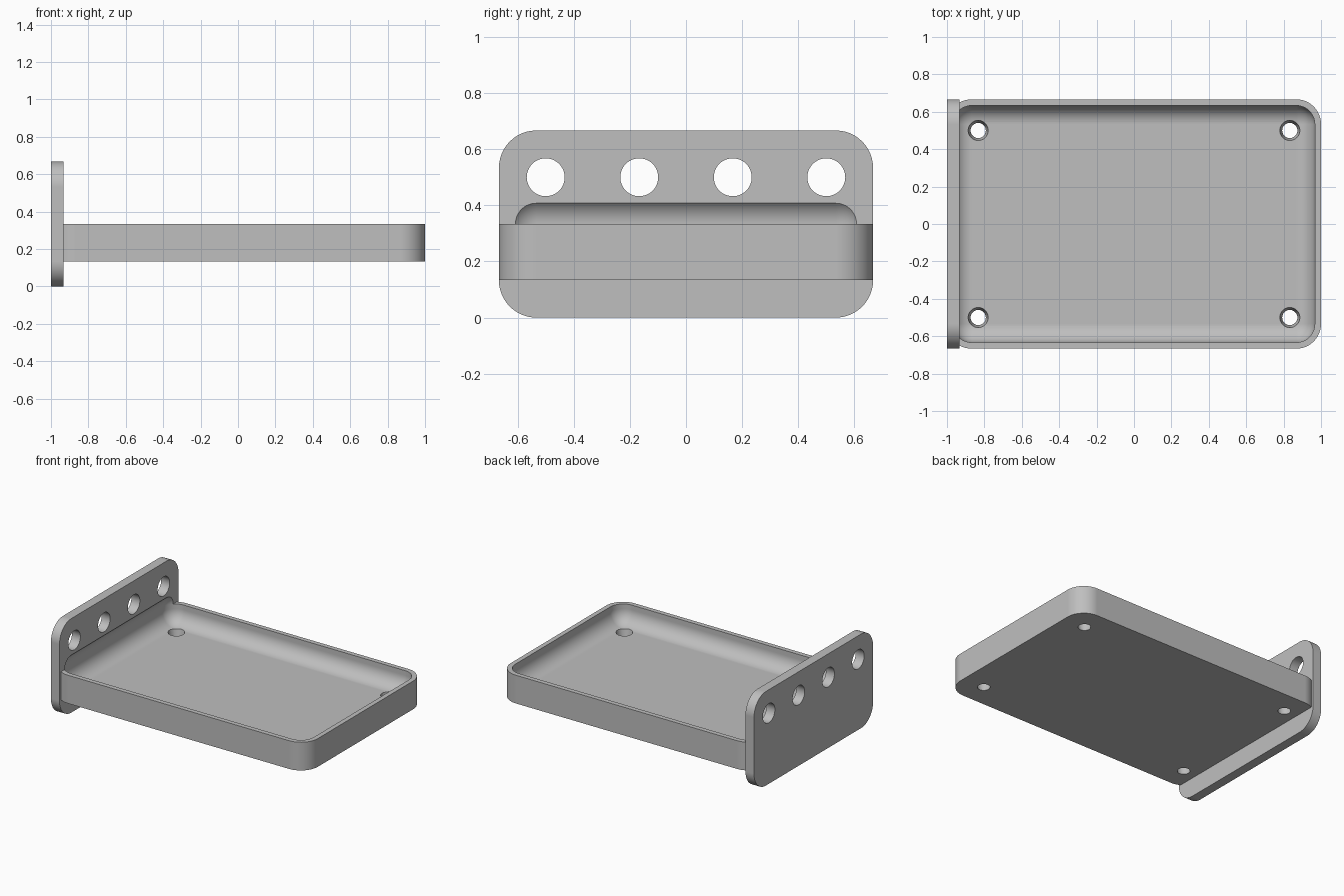
import bpy
import bmesh
import math
from mathutils import Matrix, Vector

if "Cube" in bpy.data.objects:
    bpy.data.objects.remove(bpy.data.objects["Cube"], do_unlink=True)

THICK = 0.0667   # plate and floor thickness
WALL = 0.0333    # tray wall thickness
HALF_Y = 0.6667
PLATE_X = -1 + THICK

grey = bpy.data.materials.new("matte_grey")
grey.use_nodes = True
grey.diffuse_color = (0.52, 0.52, 0.52, 1)
grey.node_tree.nodes["Principled BSDF"].inputs["Base Color"].default_value = grey.diffuse_color


def finish(name, bm):
    bmesh.ops.recalc_face_normals(bm, faces=bm.faces)
    mesh = bpy.data.meshes.new(name)
    bm.to_mesh(mesh)
    bm.free()
    mesh.materials.append(grey)
    obj = bpy.data.objects.new(name, mesh)
    bpy.context.collection.objects.link(obj)
    return obj


def rounded_box(name, low, high, radius, axis=None, trim_x=None):
    """Box with edges along one axis (or all edges) rounded."""
    low, high = Vector(low), Vector(high)
    bm = bmesh.new()
    bmesh.ops.create_cube(bm, size=1)
    for v in bm.verts:
        v.co = (low + high) / 2 + v.co * (high - low)
    edges = [e for e in bm.edges if axis is None
             or abs((e.verts[0].co - e.verts[1].co).normalized()[axis]) > 0.9]
    bmesh.ops.bevel(bm, geom=edges, offset=radius, segments=12,
                    profile=0.5, affect='EDGES')
    if trim_x is not None:
        bmesh.ops.bisect_plane(bm, geom=bm.verts[:] + bm.edges[:] + bm.faces[:],
                               plane_co=(trim_x, 0, 0), plane_no=(1, 0, 0),
                               clear_inner=True)
        bmesh.ops.holes_fill(bm, edges=[e for e in bm.edges if e.is_boundary])
    return finish(name, bm)


def hole_cutter(name, r_low, r_high, depth, matrix):
    bm = bmesh.new()
    bmesh.ops.create_cone(bm, cap_ends=True, segments=48, radius1=r_low,
                          radius2=r_high, depth=depth, matrix=matrix)
    return finish(name, bm)


def combine(target, other, operation):
    mod = target.modifiers.new("combine", 'BOOLEAN')
    mod.operation = operation
    mod.solver = 'EXACT'
    mod.object = other
    bpy.context.view_layer.objects.active = target
    bpy.ops.object.modifier_apply(modifier=mod.name)
    bpy.data.objects.remove(other, do_unlink=True)


# Upright end plate joined to the tray block
shelf = rounded_box("tray_with_end_plate", (-1, -HALF_Y, 0),
                    (PLATE_X, HALF_Y, HALF_Y), 0.133, axis=0)
block = rounded_box("tray_block", (-1, -HALF_Y, 0.1333), (1, HALF_Y, 0.3333),
                    0.133, axis=2, trim_x=-0.95)
combine(shelf, block, 'UNION')

# Coved hollow, running slightly into the end plate
inner_y = HALF_Y - WALL
hollow = rounded_box("hollow_cutter", (-1 + WALL, -inner_y, 0.2),
                     (1 - WALL, inner_y, 0.4333), 0.1)
combine(shelf, hollow, 'DIFFERENCE')

# Row of holes through the end plate
for i in range(4):
    place = Matrix.Translation((PLATE_X, (i - 1.5) / 3, 0.5)) @ Matrix.Rotation(math.pi / 2, 4, 'Y')
    combine(shelf, hole_cutter("plate_hole", 0.0675, 0.0675, 0.3, place), 'DIFFERENCE')

# Tapered drain holes in the floor corners
for sx in (-1, 1):
    for sy in (-1, 1):
        place = Matrix.Translation((sx * 0.833, sy * 0.5, 0.1667))
        combine(shelf, hole_cutter("floor_hole", 0.034, 0.06, 0.1333, place), 'DIFFERENCE')

# Smooth rounded faces, keep crisp edges
bpy.ops.object.select_all(action='DESELECT')
shelf.select_set(True)
bpy.context.view_layer.objects.active = shelf
bpy.ops.object.shade_smooth_by_angle(angle=math.radians(25))
weighted = shelf.modifiers.new("even_normals", 'WEIGHTED_NORMAL')
weighted.keep_sharp = True
